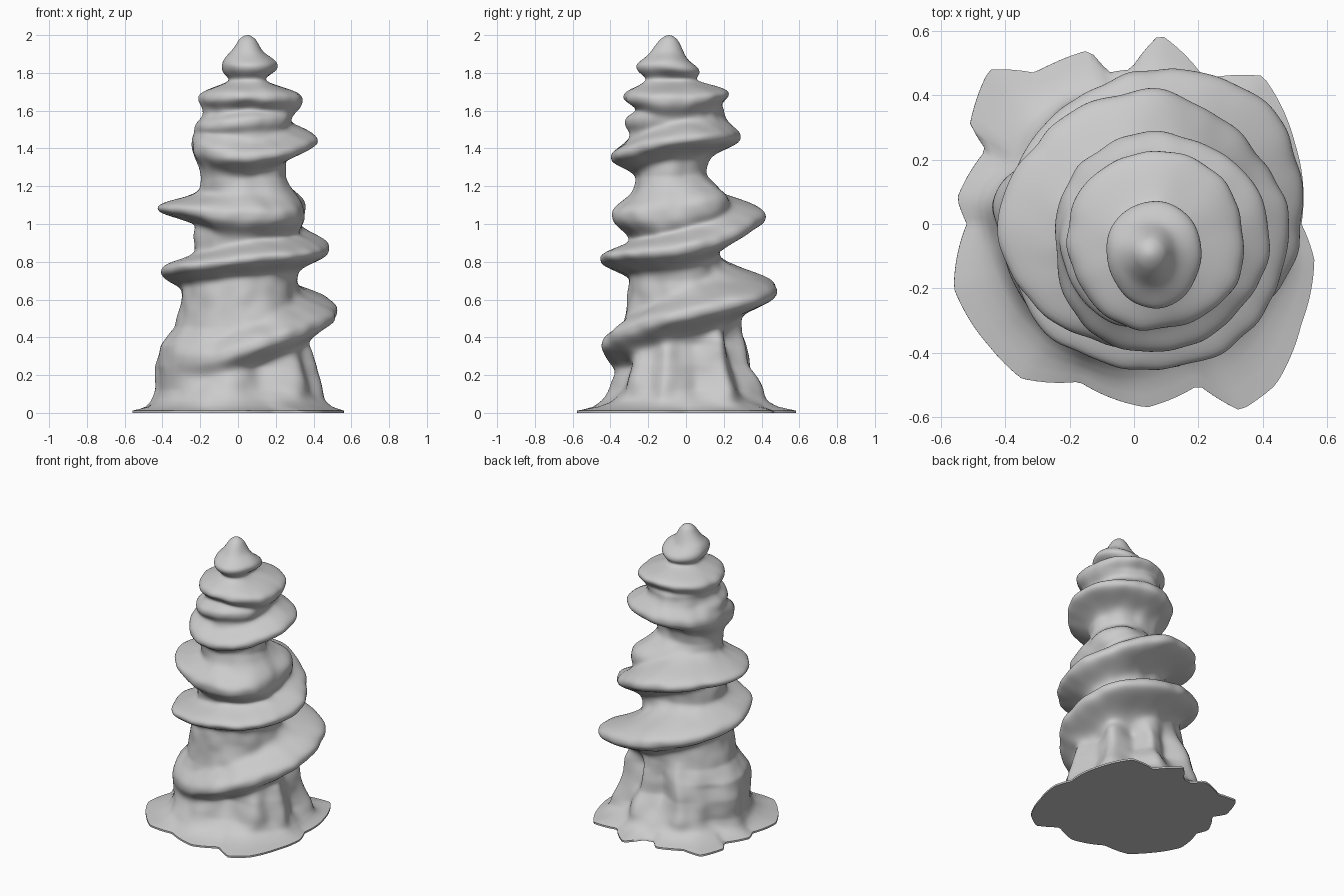
import bpy, bmesh, math
from mathutils import Vector, noise

# Core column: z, then left x, front y, right x, back y
CORE = [(0.05, -.44, -.44, .46, .43), (.12, -.42, -.40, .43, .40), (.25, -.43, -.34, .41, .32),
        (.36, -.41, -.33, .37, .30), (.45, -.33, -.32, .35, .29), (.6, -.31, -.32, .32, .27),
        (.7, -.30, -.31, .30, .22), (.85, -.24, -.29, .31, .17), (1.1, -.20, -.29, .31, .17),
        (1.25, -.20, -.27, .24, .11), (1.33, -.21, -.28, .25, .12), (1.4, -.22, -.29, .28, .14),
        (1.55, -.19, -.29, .28, .20), (1.61, -.17, -.25, .28, .20), (1.76, -.03, -.21, .14, .04),
        (1.88, -.06, -.21, .15, 0), (1.95, -.01, -.16, .11, -.03), (1.985, .01, -.13, .09, -.05),
        (2.0, .04, -.10, .06, -.08)]
# Leaning axis: z, x, y
AXIS = [(0, 0, 0), (.3, .01, 0), (.6, .03, 0), (.9, .05, -.05), (1.25, .03, -.08), (1.7, .07, -.05),
        (1.85, .06, -.09), (2, .05, -.09)]
# Ledges: turn angle (degrees from +x), height, radius, half thickness
SPIRAL = [(-190, .28, .40, .07), (-140, .29, .42, .08), (-115, .27, .40, .08), (-90, .335, .44, .08),
          (-45, .43, .46, .085), (0, .525, .49, .085), (45, .60, .54, .09), (90, .665, .475, .10),
          (135, .71, .44, .08), (180, .755, .435, .06), (225, .77, .43, .06), (270, .815, .42, .06),
          (315, .835, .42, .065), (360, .855, .435, .075), (405, .94, .42, .09), (450, 1.05, .475, .10),
          (495, 1.075, .46, .08), (540, 1.085, .455, .055), (575, 1.07, .38, .06), (610, 1.04, .31, .08),
          (675, 1.04, .34, .09), (720, 1.05, .30, .10), (765, 1.1, .36, .12), (800, 1.12, .3, .1),
          (830, 1.12, .2, .1)]
RING = [(-90, 1.35, .32, .065), (-45, 1.38, .335, .065), (0, 1.445, .365, .06), (45, 1.46, .36, .065),
        (90, 1.465, .345, .07), (180, 1.42, .285, .085), (270, 1.35, .32, .065)]
SMALL = [(130, 1.49, .26, .04), (180, 1.51, .28, .04), (225, 1.52, .27, .04), (270, 1.54, .26, .04),
         (350, 1.56, .22, .04)]
UPPER = [(-90, 1.68, .265, .055), (0, 1.65, .28, .07), (90, 1.69, .27, .05), (180, 1.665, .275, .06),
         (270, 1.68, .265, .055)]
CAP = [(-90, 1.825, .175, .045), (0, 1.84, .145, .05), (90, 1.81, .145, .04), (180, 1.83, .14, .055),
       (270, 1.825, .175, .045)]
# Drips and hollows under the lowest ledge: angle, width, amount, top height
DRIPS = [(-98, 9, .02, .28), (-68, 14, -.05, .36), (-40, 9, .035, .38), (-15, 7, .035, .45),
         (8, 12, -.045, .48), (30, 7, .04, .5), (50, 11, -.05, .5), (72, 7, .03, .5),
         (95, 11, -.03, .5), (118, 8, .025, .5), (150, 9, -.025, .45), (172, 8, .02, .3)]
# Puddled skirt outline on the ground
SKIRT = [(.56, -.11), (.52, 0), (.50, .25), (.40, .46), (.22, .45), (.08, .59), (-.01, .48), (-.08, .47),
         (-.14, .54), (-.25, .50), (-.31, .47), (-.45, .48), (-.51, .31), (-.46, .23), (-.55, .08),
         (-.52, 0), (-.56, -.2), (-.45, -.38), (-.35, -.48), (-.17, -.49), (.04, -.57), (.2, -.5),
         (.33, -.58), (.44, -.5), (.52, -.31)]


def table(rows, t):
    """Interpolate the columns of a table by its first column."""
    if t <= rows[0][0]:
        return rows[0][1:]
    for a, b in zip(rows, rows[1:]):
        if t <= b[0]:
            f = (t - a[0]) / (b[0] - a[0])
            return [p + (q - p) * f for p, q in zip(a[1:], b[1:])]
    return rows[-1][1:]


polar = sorted((math.atan2(y, x), math.hypot(x, y)) for x, y in SKIRT)
polar = [(a - math.tau, r) for a, r in polar[-2:]] + polar + [(a + math.tau, r) for a, r in polar[:2]]


def core_radius(ang, z):
    left, front, right, back = table(CORE, z)
    cx, cy = table(AXIS, z)
    c, s = math.cos(ang), math.sin(ang)
    rx = right - cx if c > 0 else cx - left
    ry = back - cy if s > 0 else cy - front
    r = rx * c * c + ry * s * s
    for a, w, amount, top in DRIPS:
        d = (math.degrees(ang) - a + 180) % 360 - 180
        fade = max(0, min(1, (top - z) / .12)) * min(1, z / .12)
        r += amount * fade * math.exp(-(d / w) ** 2)
    return r


def ledges_at(ang):
    found = []
    for path in (SPIRAL, RING, SMALL, UPPER, CAP):
        for k in (-1, 0, 1, 2):
            d = math.degrees(ang) + 360 * k
            if path[0][0] <= d < path[-1][0]:
                # average nearby samples so the path bends smoothly
                n = [table(path, d + o) for o in (-14, -7, 0, 7, 14)]
                found.append([sum(v) / 5 for v in zip(*n)])
    return found


SEG, ROWS = 160, 220
heights = [0, .012, .022, .033] + [.045 + 1.953 * i / ROWS for i in range(ROWS + 1)]
bm = bmesh.new()
columns = []
for j in range(SEG):
    ang = -math.pi + math.tau * j / SEG
    ledges, skirt = ledges_at(ang), table(polar, ang)[0]
    col = []
    for z in heights:
        r = core_radius(ang, z)
        total = 0
        for lz, lr, w in ledges:
            drop = max(0, lr + .006 - r) * math.exp(-abs((z - lz) / w) ** 2.7)
            total += drop ** 3
        r += total ** (1 / 3)
        cx, cy = table(AXIS, z)
        c, s = math.cos(ang), math.sin(ang)
        # soft lumps
        n = noise.noise(Vector((c * r * 5, s * r * 5, z * 6)))
        n += .6 * noise.noise(Vector((c * r * 11 + 7, s * r * 11, z * 9)))
        r += .018 * n * min(1, max(0, (1.95 - z) * 4))
        # skirt flows out at the ground
        f = 1 if z < .015 else math.exp(-(z - .015) / .02)
        r = r + (skirt - r) * f
        col.append(bm.verts.new((cx + c * r, cy + s * r, z)))
    columns.append(col)

tip = bm.verts.new((.05, -.09, 2.0))
for j in range(SEG):
    a, b = columns[j], columns[(j + 1) % SEG]
    for i in range(len(heights) - 1):
        bm.faces.new((a[i], b[i], b[i + 1], a[i + 1]))
    bm.faces.new((a[-1], b[-1], tip))
base = bm.faces.new([col[0] for col in reversed(columns)])

# relax stair steps on the body, keeping the ground outline
body = [v for v in bm.verts if .04 < v.co.z < 1.99]
for _ in range(4):
    bmesh.ops.smooth_vert(bm, verts=body, factor=.5, use_axis_x=True, use_axis_y=True, use_axis_z=False)

mesh = bpy.data.meshes.new("melted_spire")
bm.to_mesh(mesh)
bm.free()
spire = bpy.data.objects.new("melted_spire", mesh)
bpy.context.collection.objects.link(spire)
bpy.context.view_layer.objects.active = spire
spire.select_set(True)
bpy.ops.object.shade_smooth_by_angle(angle=math.radians(60))
